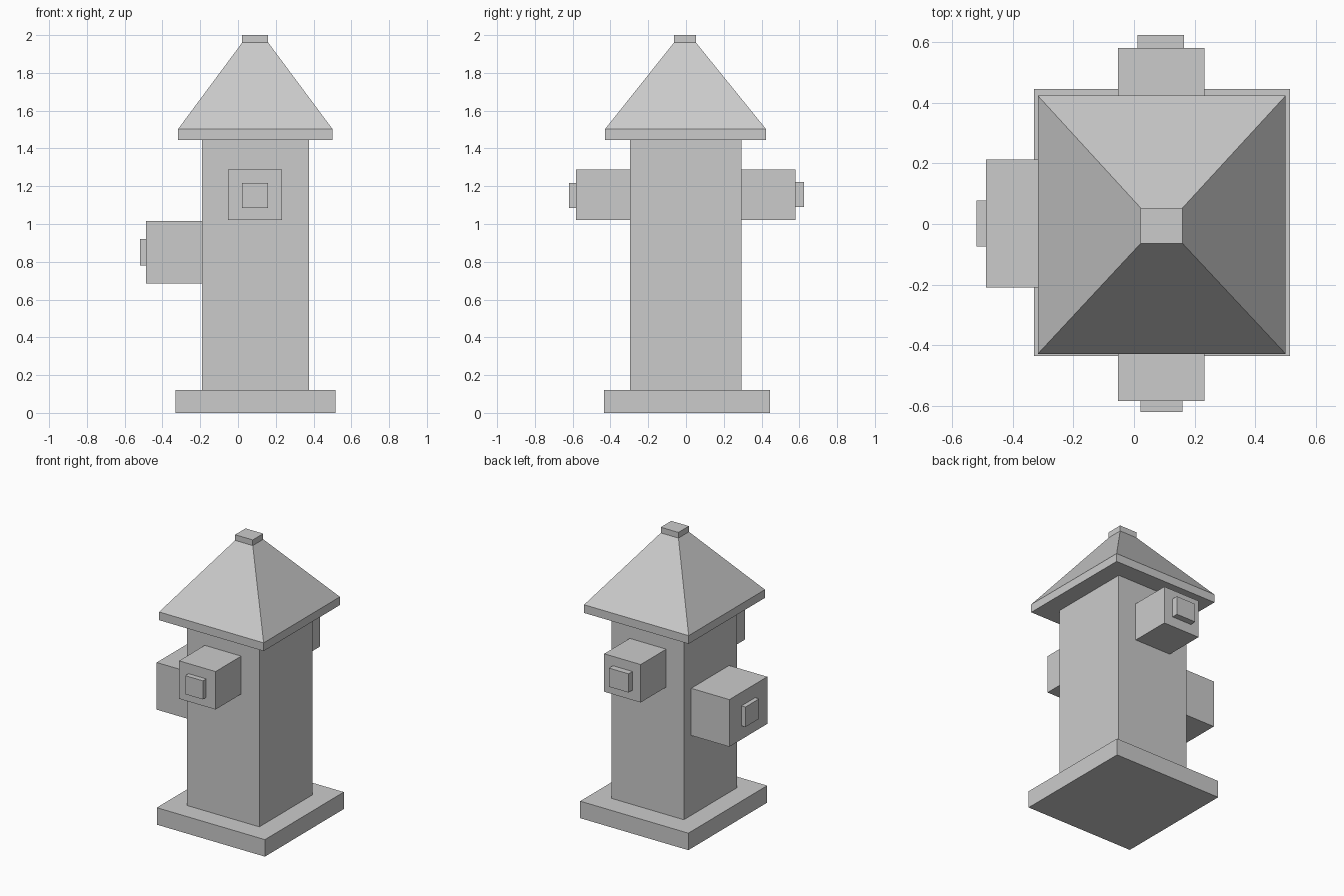
import bpy
import bmesh

cube = bpy.data.objects.get("Cube")
if cube:
    bpy.data.objects.remove(cube, do_unlink=True)

# Single grey material
grey = bpy.data.materials.new("plain_grey")
grey.use_nodes = True
colour = (0.6, 0.6, 0.6, 1)
grey.diffuse_color = colour
grey.node_tree.nodes["Principled BSDF"].inputs["Base Color"].default_value = colour


def block(name, x, y, z, top=None):
    """Box spanning the x, y, z ranges; top = (x, y) ranges tapers the upper face."""
    bm = bmesh.new()
    bmesh.ops.create_cube(bm, size=1)
    for v in bm.verts:
        upper = v.co.z > 0
        rx, ry = top if top and upper else (x, y)
        v.co = (rx[v.co.x > 0], ry[v.co.y > 0], z[upper])
    mesh = bpy.data.meshes.new(name)
    bm.to_mesh(mesh)
    bm.free()
    mesh.materials.append(grey)
    obj = bpy.data.objects.new(name, mesh)
    bpy.context.collection.objects.link(obj)
    return obj


# Foot and column
block("base_plate", (-0.33, 0.515), (-0.435, 0.445), (0, 0.12))
block("body", (-0.19, 0.375), (-0.297, 0.295), (0.12, 1.45))

# Roof-shaped bonnet with rim and top nut
rim_x, rim_y = (-0.317, 0.5), (-0.428, 0.423)
nut_x, nut_y = (0.022, 0.16), (-0.064, 0.053)
block("bonnet_rim", rim_x, rim_y, (1.445, 1.503))
block("bonnet", rim_x, rim_y, (1.503, 1.96), (nut_x, nut_y))
block("top_nut", nut_x, nut_y, (1.96, 2.0))

# Front and back outlets with their nuts
outlet_x, outlet_z = (-0.052, 0.233), (1.02, 1.288)
block("front_outlet", outlet_x, (-0.583, -0.297), outlet_z)
block("front_outlet_nut", (0.022, 0.16), (-0.62, -0.583), (1.086, 1.217))
block("back_outlet", outlet_x, (0.295, 0.58), outlet_z)
block("back_outlet_nut", (0.012, 0.165), (0.58, 0.624), (1.09, 1.222))

# Large side outlet with its nut
block("side_outlet", (-0.488, -0.19), (-0.21, 0.213), (0.684, 1.017))
block("side_outlet_nut", (-0.519, -0.488), (-0.075, 0.078), (0.78, 0.921))
